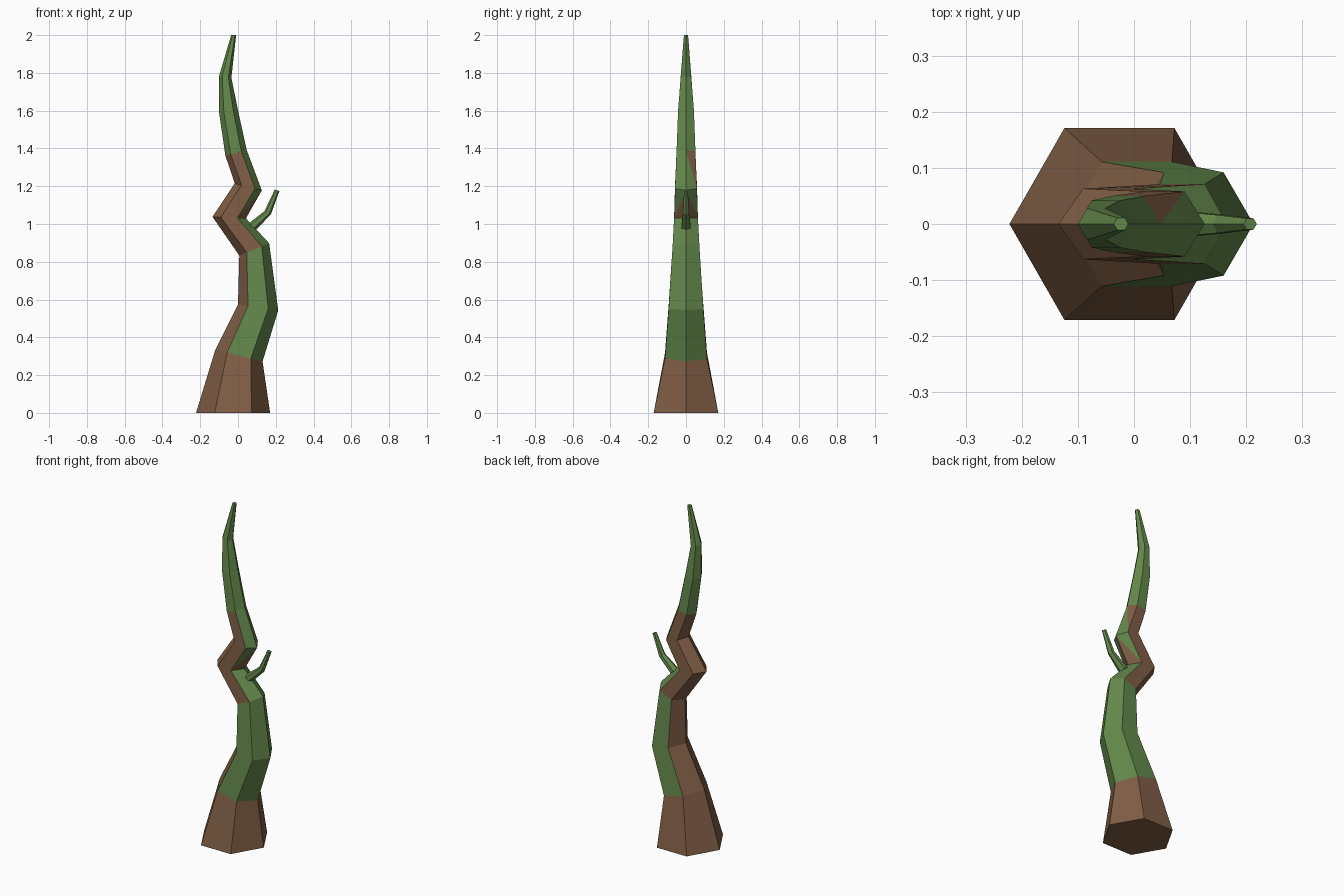
import bpy, bmesh, math

if "Cube" in bpy.data.objects:
    bpy.data.objects.remove(bpy.data.objects["Cube"])


def material(name, rgb):
    m = bpy.data.materials.new(name)
    m.diffuse_color = (*rgb, 1)
    m.use_nodes = True
    m.node_tree.nodes["Principled BSDF"].inputs["Base Color"].default_value = m.diffuse_color
    return m


BROWN = material("bark_brown", (0.216, 0.112, 0.060))
GREEN = material("moss_green", (0.127, 0.250, 0.070))


def tube(name, rings, colour, split=None):
    """Six-sided tube; ring = left x, left z, right x, right z, half depth."""
    bm = bmesh.new()
    loops = []
    for xl, zl, xr, zr, d in rings:
        loop = []
        for k in range(6):
            a = math.radians(60 * k)
            t = (1 + math.cos(a)) / 2
            y = d * math.sin(a) / math.sin(math.pi / 3)
            loop.append(bm.verts.new((xl + (xr - xl) * t, y, zl + (zr - zl) * t)))
        loops.append(loop)
    bm.faces.new(loops[0][::-1]).material_index = colour(0, 0)
    bm.faces.new(loops[-1]).material_index = colour(len(rings) - 2, 0)
    for s, (lo, hi) in enumerate(zip(loops, loops[1:])):
        for k in range(6):
            n = (k + 1) % 6
            if split and (s, k) in split:
                # cut along the diagonal between the right-hand top corner and the side
                low_c, high_c = split[(s, k)]
                if k == 0:
                    tris = (lo[k], lo[n], hi[k]), (lo[n], hi[n], hi[k])
                else:
                    tris = (lo[k], lo[n], hi[n]), (lo[k], hi[n], hi[k])
                for tri, c in zip(tris, (low_c, high_c)):
                    bm.faces.new(tri).material_index = c
            else:
                f = bm.faces.new((lo[k], lo[n], hi[n], hi[k]))
                f.material_index = colour(s, k)
    bmesh.ops.recalc_face_normals(bm, faces=bm.faces)
    me = bpy.data.meshes.new(name)
    bm.to_mesh(me)
    bm.free()
    me.materials.append(BROWN)
    me.materials.append(GREEN)
    ob = bpy.data.objects.new(name, me)
    bpy.context.collection.objects.link(ob)
    return ob


# Crooked trunk, bark below and on the left, moss on the right and top
def trunk_colour(s, k):
    if s == 0:
        return 0
    if s in (1, 2):
        return 0 if k in (2, 3) else 1
    if s in (3, 4, 5):
        return 1 if k in (0, 5) else 0
    return 1


tube("trunk", [
    (-0.222, 0.0, 0.170, 0.0, 0.171),
    (-0.120, 0.335, 0.130, 0.272, 0.111),
    (0.000, 0.575, 0.213, 0.543, 0.092),
    (0.007, 0.833, 0.165, 0.898, 0.071),
    (-0.135, 1.038, 0.042, 1.030, 0.063),
    (-0.017, 1.215, 0.126, 1.178, 0.058),
    (-0.067, 1.362, 0.046, 1.392, 0.050),
    (-0.100, 1.590, 0.000, 1.602, 0.042),
    (-0.100, 1.785, -0.035, 1.775, 0.028),
    (-0.036, 2.0, -0.010, 2.0, 0.011),
], trunk_colour, {(4, 0): (0, 1), (4, 5): (0, 1), (5, 0): (1, 0)})

# Small bent side twig
tube("twig", [
    (0.055, 1.002, 0.095, 0.970, 0.024),
    (0.140, 1.068, 0.174, 1.050, 0.016),
    (0.195, 1.183, 0.219, 1.174, 0.010),
], lambda s, k: 1)
